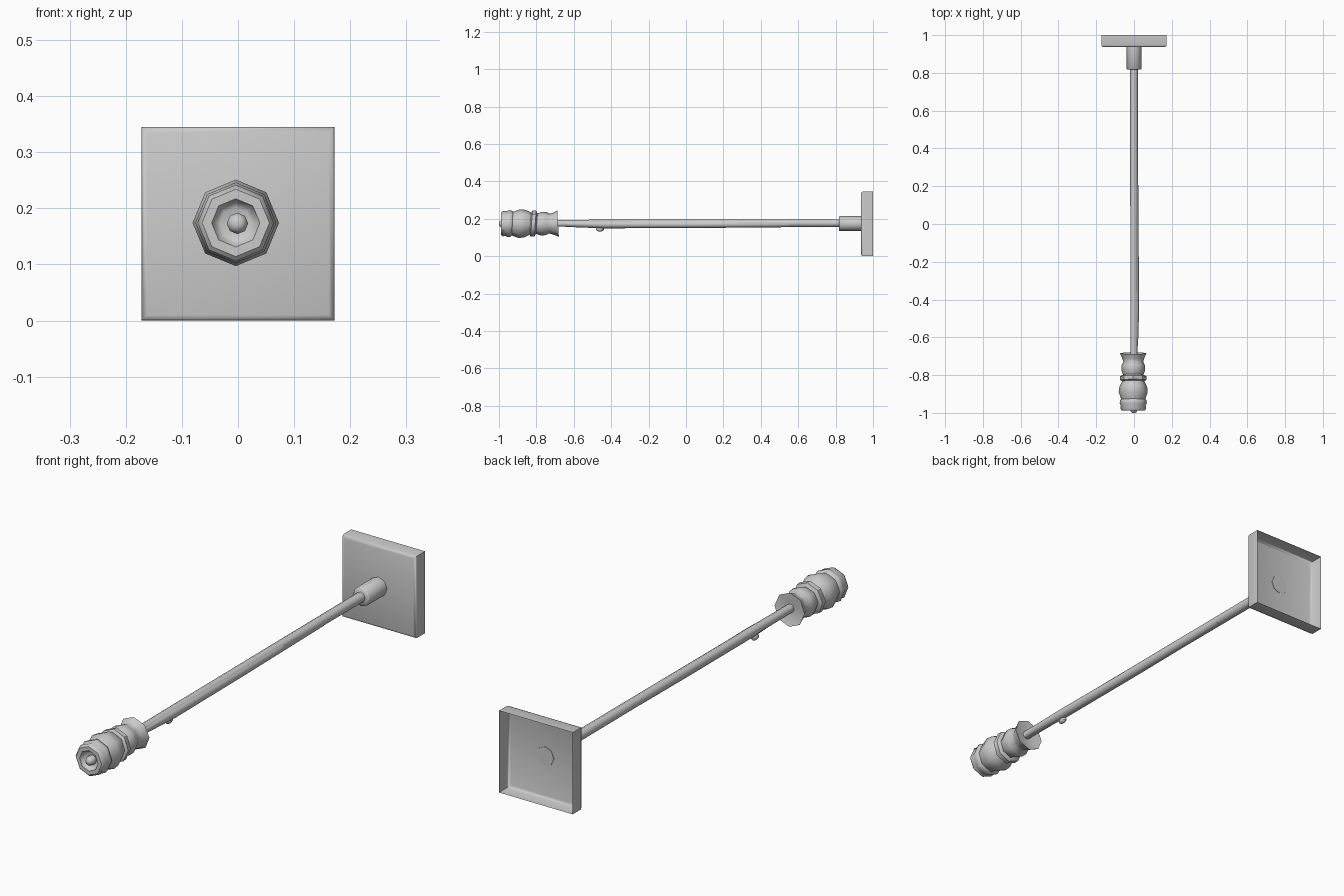
import bpy, bmesh, math

if "Cube" in bpy.data.objects:
    bpy.data.objects.remove(bpy.data.objects["Cube"])

AXIS_Z = 0.173


def make_object(name, bm, angle=40):
    bmesh.ops.recalc_face_normals(bm, faces=bm.faces)
    mesh = bpy.data.meshes.new(name)
    bm.to_mesh(mesh)
    bm.free()
    obj = bpy.data.objects.new(name, mesh)
    bpy.context.collection.objects.link(obj)
    bpy.ops.object.select_all(action='DESELECT')
    obj.select_set(True)
    bpy.context.view_layer.objects.active = obj
    bpy.ops.object.shade_smooth_by_angle(angle=math.radians(angle))
    return obj


def tube(name, rings, sides=8, angle=50, cap_start=True, cap_end=True):
    """Loft rings along y; each ring is (y, radius, x, z, slant)."""
    bm = bmesh.new()
    loops = []
    for y, r, x, z, slant in rings:
        loop = []
        for i in range(sides):
            a = 2 * math.pi * i / sides
            dz = r * math.sin(a)
            loop.append(bm.verts.new((x + r * math.cos(a), y + slant * dz, z + dz)))
        loops.append(loop)
    for a, b in zip(loops, loops[1:]):
        for i in range(sides):
            j = (i + 1) % sides
            bm.faces.new((a[i], a[j], b[j], b[i]))
    if cap_start:
        bm.faces.new(loops[0])
    if cap_end:
        bm.faces.new(loops[-1])
    return make_object(name, bm, angle)


# Square wall plate: rounded front, hollow and open at the back
bm = bmesh.new()
bmesh.ops.create_cube(bm, size=1)
for v in bm.verts:
    v.co = (v.co.x * 0.344, 0.968 + v.co.y * 0.064, 0.1725 + v.co.z * 0.345)
back = [f for f in bm.faces if f.calc_center_median().y > 0.99]
bmesh.ops.delete(bm, geom=back, context='FACES_ONLY')
front_edges = [e for e in bm.edges if all(v.co.y < 0.95 for v in e.verts)]
bmesh.ops.bevel(bm, geom=front_edges, offset=0.01, segments=2,
                profile=0.5, affect='EDGES')
make_object("back_plate", bm, 60)

# Collar that passes just through the plate
tube("collar", [(0.817, 0.035, 0, 0.175, 0), (0.822, 0.04, 0, 0.175, 0),
                (0.938, 0.04, 0, 0.175, 0)])

# Main shaft and the slim second rod merged along its side
tube("shaft", [(-0.70, 0.018, 0, 0.176, 0), (-0.45, 0.019, 0, 0.176, 0),
               (0.83, 0.021, 0, 0.176, 0)])
tube("side_rod", [(-0.70, 0.012, 0.004, 0.172, 0), (-0.60, 0.017, 0.006, 0.172, 0),
                  (-0.45, 0.021, 0.006, 0.170, 0), (0.0, 0.020, 0.004, 0.170, 0),
                  (0.55, 0.018, 0.002, 0.173, 0)])

# Small nub under the shaft
bm = bmesh.new()
bmesh.ops.create_uvsphere(bm, u_segments=8, v_segments=5, radius=1)
for v in bm.verts:
    v.co = (v.co.x * 0.012, -0.46 + v.co.y * 0.022, 0.144 + v.co.z * 0.013)
make_object("shaft_nub", bm)

# Turned grip, octagonal with slightly slanted ribs: (y, radius, slant)
profile = [(-0.968, 0.028, 0), (-0.972, 0.036, 0), (-0.988, 0.043, 0),
           (-0.988, 0.060, 0), (-0.978, 0.068, 0.04), (-0.962, 0.066, 0.04),
           (-0.950, 0.072, 0.05), (-0.934, 0.070, 0.05), (-0.928, 0.064, 0.05),
           (-0.890, 0.077, 0.06), (-0.860, 0.073, 0.06), (-0.832, 0.059, 0.06),
           (-0.826, 0.070, 0.07), (-0.806, 0.069, 0.07), (-0.798, 0.054, 0.07),
           (-0.775, 0.063, 0.06), (-0.748, 0.062, 0.05), (-0.730, 0.053, 0.03),
           (-0.712, 0.058, 0), (-0.684, 0.070, -0.06), (-0.688, 0.052, 0),
           (-0.694, 0.016, 0)]
tube("grip", [(y, r, -0.004, 0.174, s) for y, r, s in profile], angle=45)

# Rounded end of the shaft showing in the grip's tip
tube("end_knob", [(-1.0, 0.007, -0.001, AXIS_Z, 0), (-0.996, 0.014, -0.001, AXIS_Z, 0),
                  (-0.986, 0.019, -0.001, AXIS_Z, 0), (-0.96, 0.019, -0.001, AXIS_Z, 0)],
     angle=60)
